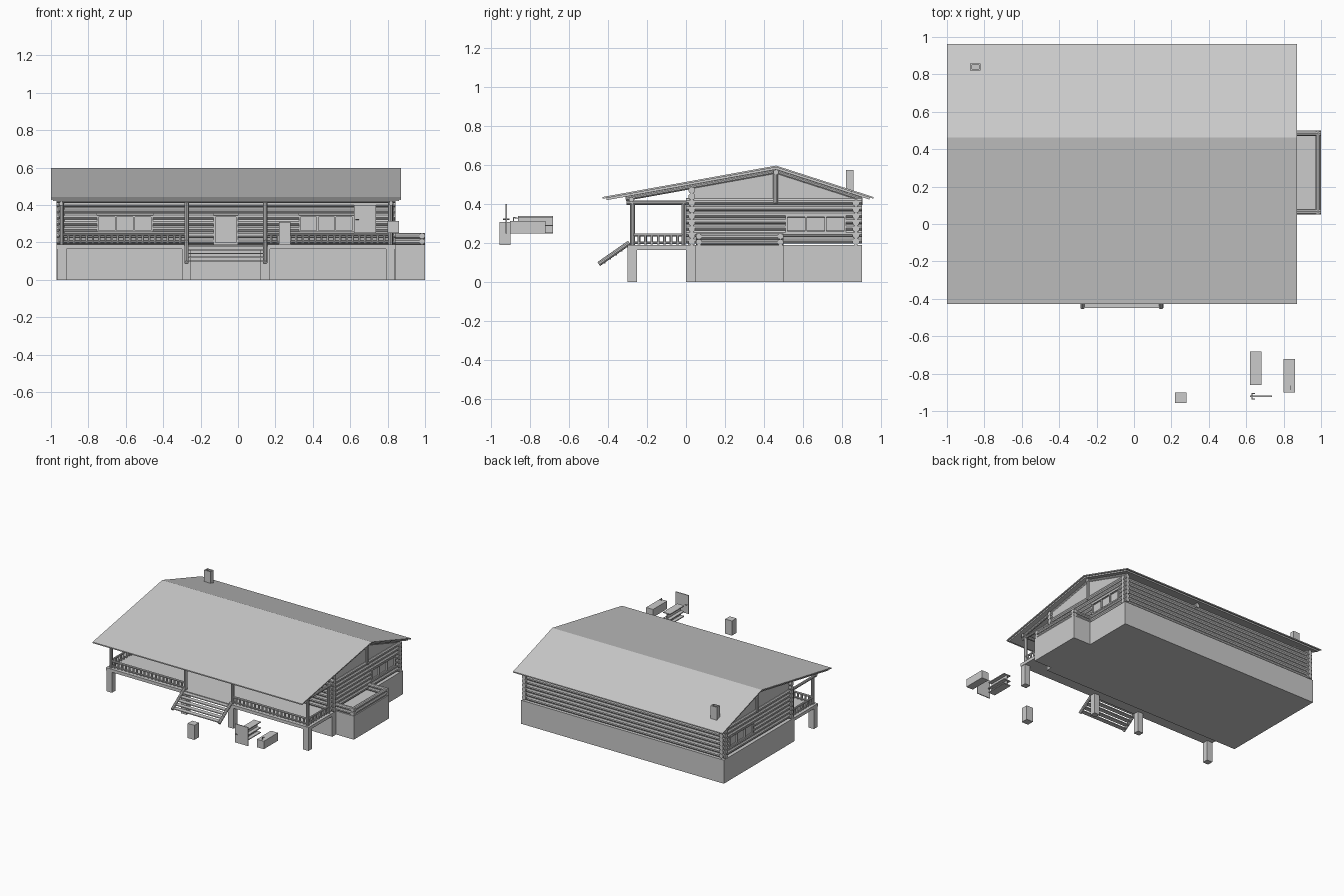
import bpy, bmesh
from mathutils import Vector, Matrix

if "Cube" in bpy.data.objects:
    bpy.data.objects.remove(bpy.data.objects["Cube"])

X0, X1 = -0.97, 0.842          # house ends
Y0, Y1 = 0.0, 0.902            # house depth
BASE, R, PITCH = 0.19, 0.018, 0.033
WL, WR, WF, WB = -0.945, 0.818, 0.03, 0.872   # wall centre lines


def box(bm, lo, hi):
    lo, hi = Vector(lo), Vector(hi)
    m = Matrix.Translation((lo + hi) / 2) @ Matrix.Diagonal((*(hi - lo), 1))
    bmesh.ops.create_cube(bm, size=1, matrix=m)


def pole(bm, a, b, r, sides=10):
    a, b = Vector(a), Vector(b)
    d = b - a
    m = Matrix.Translation((a + b) / 2) @ d.to_track_quat('Z', 'Y').to_matrix().to_4x4()
    bmesh.ops.create_cone(bm, cap_ends=True, segments=sides, radius1=r, radius2=r,
                          depth=d.length, matrix=m)


def prism(bm, yz, xa, xb):
    f = bm.faces.new([bm.verts.new((xa, y, z)) for y, z in yz])
    ext = bmesh.ops.extrude_face_region(bm, geom=[f])
    bmesh.ops.translate(bm, vec=(xb - xa, 0, 0),
                        verts=[v for v in ext['geom'] if isinstance(v, bmesh.types.BMVert)])
    bmesh.ops.recalc_face_normals(bm, faces=bm.faces[:])


def part(name, build):
    bm = bmesh.new()
    build(bm)
    me = bpy.data.meshes.new(name)
    bm.to_mesh(me)
    bm.free()
    bpy.context.collection.objects.link(bpy.data.objects.new(name, me))


def boxes(name, *pairs):
    part(name, lambda bm: [box(bm, lo, hi) for lo, hi in pairs])


def log_wall(name, axis, fixed, a, b, z_first, rows, openings=()):
    """Stack of logs along x or y, cut at openings (start, end, low, high)."""
    def build(bm):
        for i in range(rows):
            z = z_first + i * PITCH
            s = a
            spans = []
            for o in sorted(openings):
                if o[2] < z < o[3]:
                    spans.append((s, o[0]))
                    s = o[1]
            spans.append((s, b))
            for p, q in spans:
                if axis == 'x':
                    pole(bm, (p, fixed, z), (q, fixed, z), R)
                else:
                    pole(bm, (fixed, p, z), (fixed, q, z), R)
    part(name, build)


def panel(name, axis, fixed, a, b, lo, hi, bars):
    """Framed pane with vertical bars."""
    def build(bm):
        def put(p, q, l, h, t):
            if axis == 'x':
                box(bm, (p, fixed - t, l), (q, fixed + t, h))
            else:
                box(bm, (fixed - t, p, l), (fixed + t, q, h))
        put(a, b, lo, hi, 0.004)
        w = 0.01
        put(a, b, lo, lo + w, 0.017)
        put(a, b, hi - w, hi, 0.017)
        for i in range(bars + 2):
            c = a + (b - a - w) * i / (bars + 1)
            put(c, c + w, lo + w, hi - w, 0.016)
    part(name, build)


# Foundation, terrace base and porch deck
boxes("foundation", ((X0, Y0, 0), (X1, Y1, BASE)))
boxes("terrace_base", ((X1, 0.05, 0), (1.0, 0.5, BASE)))
boxes("porch_deck", ((X0, -0.3, 0.165), (X1, Y0, BASE)))
POSTS = (-0.942, -0.275, 0.145, 0.815)
boxes("porch_piers", *[((x - 0.025, -0.3, 0), (x + 0.025, -0.252, 0.165)) for x in POSTS])

# Log walls with openings
FW = ((-0.755, -0.455, 0.255, 0.345), (0.325, 0.62, 0.255, 0.345), (-0.13, 0.0, 0.18, 0.345))
SW = ((0.51, 0.82, 0.25, 0.345),)
Z = BASE + R
log_wall("front_log_wall", 'x', WF, X0, X1, Z, 9, FW)
log_wall("back_log_wall", 'x', WB, X0, X1, Z, 7)
log_wall("left_log_wall", 'y', WL, Y0, Y1, Z + PITCH / 2 - 0.008, 7, SW)
log_wall("right_log_wall", 'y', WR, Y0, Y1, Z + PITCH / 2 - 0.008, 7, SW)
# short log ends rising to the roof at the front corners
part("corner_log_ends", lambda bm: [pole(bm, (x - 0.026, WF, z), (x + 0.026, WF, z), R)
                                    for x in (WL, WR) for z in (Z + 7 * PITCH, Z + 8 * PITCH)])

# Windows and door
panel("front_window_left", 'x', WF - 0.003, *FW[0], 2)
panel("front_window_right", 'x', WF - 0.003, *FW[1], 2)
panel("front_door", 'x', WF - 0.003, -0.13, 0.0, BASE, 0.345, 0)
panel("left_window", 'y', WL - 0.003, *SW[0], 2)
panel("right_window", 'y', WR + 0.003, *SW[0], 2)

# Gable panels with king posts
GABLE = ((0.03, 0.415), (0.87, 0.415), (0.87, 0.44), (0.46, 0.575), (0.03, 0.497))
part("gable_panels", lambda bm: [prism(bm, GABLE, x - 0.006, x + 0.006) for x in (WL, WR)])
part("king_posts", lambda bm: [pole(bm, (x, 0.46, 0.405), (x, 0.46, 0.575), 0.013)
                               for x in (WL - 0.01, WR + 0.01)])

# Roof in two layers: (front eave, ridge, back eave)
EAVES = ((-0.428, 0.437), (0.462, 0.598), (0.962, 0.437))


def roof_layer(name, top, bottom, inset, xa, xb):
    (a, az), (m, mz), (b, bz) = EAVES
    a, az, b, bz = a + inset, az + inset * 0.18, b - inset, bz + inset * 0.32
    yz = [(a, az - bottom), (a, az - top), (m, mz - top), (b, bz - top),
          (b, bz - bottom), (m, mz - bottom)]
    part(name, lambda bm: prism(bm, yz, xa, xb))


roof_layer("roof_cover", 0, 0.009, 0, -1.0, 0.872)
roof_layer("roof_boards", 0.009, 0.02, 0.02, -0.99, 0.862)


# Rafters and purlins
def rafters(bm):
    for x in (WL, WR):
        pole(bm, (x, -0.31, 0.428), (x, 0.462, 0.567), 0.011)
        pole(bm, (x, 0.90, 0.426), (x, 0.462, 0.567), 0.011)


part("rafters", rafters)


def purlins(bm):
    for y, z, r in ((-0.28, 0.424, 0.013), (0.462, 0.564, 0.014)):
        pole(bm, (X0, y, z), (X1, y, z), r)
    for x in (WL, WR):
        pole(bm, (x, -0.305, 0.408), (x, 0.02, 0.408), 0.011)
    pole(bm, (0.145, 0.86, 0.415), (0.145, 0.905, 0.415), R)


part("purlins", purlins)


# Porch posts
def posts(bm):
    for x in POSTS:
        pole(bm, (x, -0.275, BASE), (x, -0.275, 0.42), 0.013)
    for x in (WL, WR):
        pole(bm, (x, -0.013, BASE), (x, -0.013, 0.41), 0.011)


part("porch_posts", posts)


# Railings with balusters
def railing(bm, a, b):
    a, b = Vector(a), Vector(b)
    for z, r in ((0.203, 0.006), (0.243, 0.008)):
        pole(bm, (a.x, a.y, z), (b.x, b.y, z), r, 8)
    n = round((b - a).length / 0.033)
    for i in range(1, n):
        p = a.lerp(b, i / n)
        pole(bm, (p.x, p.y, 0.193), (p.x, p.y, 0.243), 0.0075, 6)


def railings(bm):
    railing(bm, (POSTS[0], -0.275), (POSTS[1], -0.275))
    railing(bm, (POSTS[2], -0.275), (POSTS[3], -0.275))
    for x in (WL, WR):
        railing(bm, (x, -0.275), (x, -0.01))


part("porch_railings", railings)


# Stairs: two pole stringers and flat treads
def stairs(bm):
    for x in POSTS[1:3]:
        pole(bm, (x, -0.29, 0.203), (x, -0.448, 0.093), 0.012)
    for i in range(5):
        y, z = -0.315 - i * 0.029, 0.184 - i * 0.02
        box(bm, (POSTS[1], y - 0.018, z - 0.007), (POSTS[2], y + 0.018, z))


part("porch_stairs", stairs)


# Terrace parapet logs
def parapet(bm):
    for i in range(2):
        z = 0.205 + i * 0.03
        for y in (0.066, 0.484):
            pole(bm, (WR, y, z), (0.999, y, z), 0.0155)
        pole(bm, (0.984, 0.051, z), (0.984, 0.499, z), 0.0155)


part("terrace_parapet", parapet)

# Hollow chimney
cx, cy = (-0.876, -0.82), (0.82, 0.858)
boxes("chimney",
      ((cx[0], cy[0], 0.45), (cx[1], cy[0] + 0.009, 0.575)),
      ((cx[0], cy[1] - 0.009, 0.45), (cx[1], cy[1], 0.575)),
      ((cx[0], cy[0] + 0.009, 0.45), (cx[0] + 0.009, cy[1] - 0.009, 0.575)),
      ((cx[1] - 0.009, cy[0] + 0.009, 0.45), (cx[1], cy[1] - 0.009, 0.575)),
      ((cx[0], cy[0], 0.45), (cx[1], cy[1], 0.55)))

# Loose furnishings in front of the house
boxes("cabinet", ((0.22, -0.957, BASE), (0.28, -0.9, 0.308)))
boxes("loose_door", ((0.62, -0.925, 0.25), (0.738, -0.918, 0.4)))
part("door_handle", lambda bm: [
    pole(bm, (0.631, -0.938, 0.323), (0.631, -0.905, 0.323), 0.003, 6),
    pole(bm, (0.629, -0.936, 0.323), (0.648, -0.936, 0.323), 0.003, 6),
    pole(bm, (0.629, -0.907, 0.323), (0.648, -0.907, 0.323), 0.003, 6)])
boxes("shelf_unit", ((0.648, -0.862, 0.25), (0.653, -0.682, 0.34)),
      *[((0.62, -0.862, z), (0.682, -0.682, z + 0.007)) for z in (0.25, 0.287, 0.333)])
boxes("sink_counter", ((0.8, -0.902, 0.25), (0.862, -0.722, 0.314)))
part("sink_tap", lambda bm: [
    pole(bm, (0.838, -0.885, 0.312), (0.838, -0.885, 0.334), 0.003, 6),
    pole(bm, (0.838, -0.885, 0.332), (0.838, -0.865, 0.328), 0.003, 6)])
